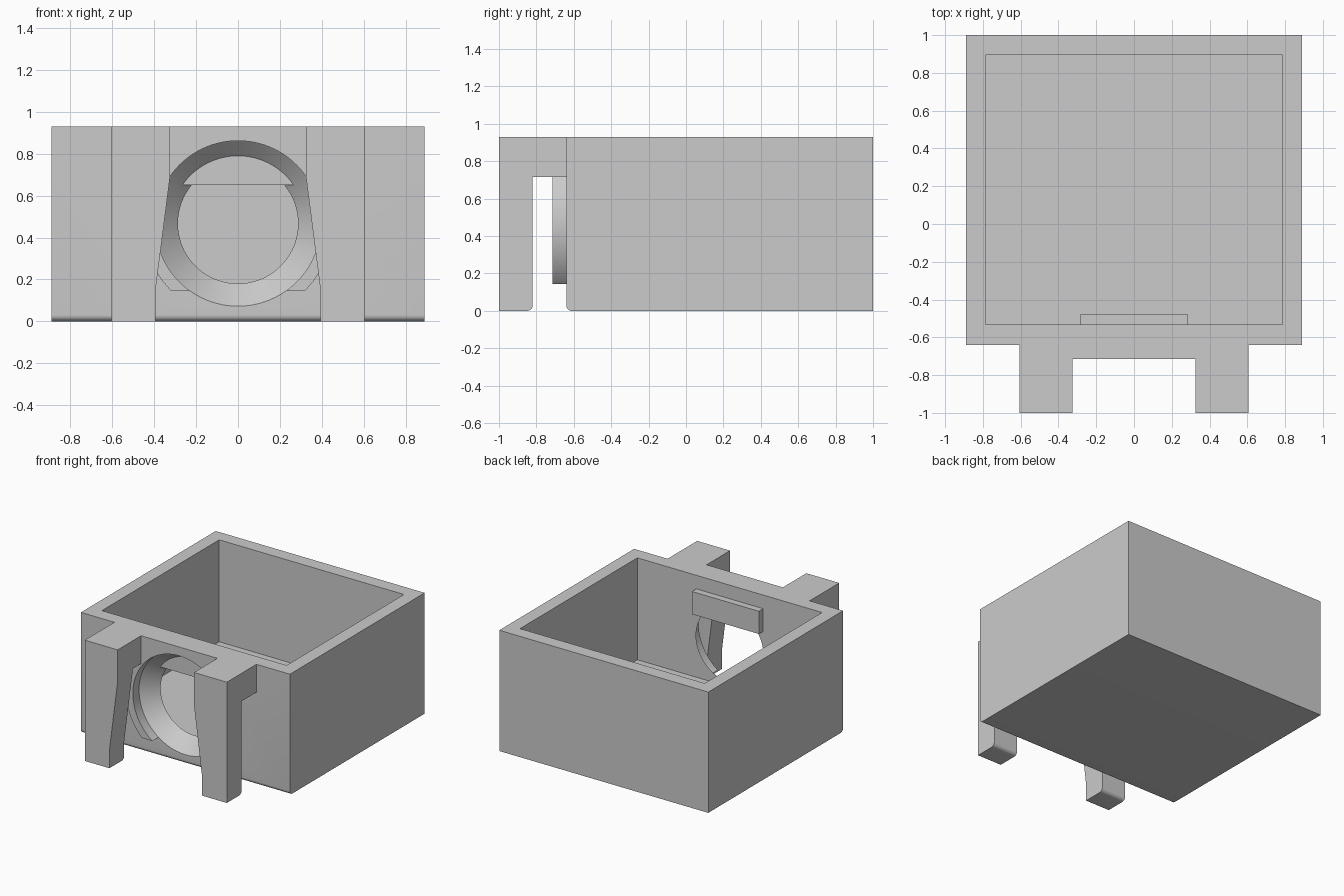
import bpy
import bmesh
from math import cos, sin, pi, radians
from mathutils import Vector

if "Cube" in bpy.data.objects:
    bpy.data.objects.remove(bpy.data.objects["Cube"], do_unlink=True)

grey = bpy.data.materials.new("light_grey")
grey.use_nodes = True
grey.diffuse_color = (0.6, 0.6, 0.6, 1)
grey.node_tree.nodes["Principled BSDF"].inputs["Base Color"].default_value = (0.6, 0.6, 0.6, 1)


def finish(name, bm):
    bmesh.ops.recalc_face_normals(bm, faces=bm.faces)
    mesh = bpy.data.meshes.new(name)
    bm.to_mesh(mesh)
    bm.free()
    mesh.materials.append(grey)
    obj = bpy.data.objects.new(name, mesh)
    bpy.context.collection.objects.link(obj)
    return obj


def prism(name, points, axis, start, end):
    """Extrude a 2D outline along x (outline in y, z) or y (outline in x, z)."""
    def place(p, d):
        return Vector((d, *p)) if axis == "x" else Vector((p[0], d, p[1]))
    bm = bmesh.new()
    face = bm.faces.new([bm.verts.new(place(p, start)) for p in points])
    new = bmesh.ops.extrude_face_region(bm, geom=[face])["geom"]
    shift = place((0, 0), end - start)
    bmesh.ops.translate(bm, vec=shift, verts=[v for v in new if isinstance(v, bmesh.types.BMVert)])
    return finish(name, bm)


def box(name, x, y, z):
    return prism(name, [(y[0], z[0]), (y[1], z[0]), (y[1], z[1]), (y[0], z[1])], "x", *x)


def arc(cx, cz, r, a0, a1, n):
    return [(cx + r * cos(a0 + (a1 - a0) * i / n), cz + r * sin(a0 + (a1 - a0) * i / n))
            for i in range(n + 1)]


def combine(target, tool, operation):
    """Apply a boolean and remove the tool."""
    mod = target.modifiers.new("combine", "BOOLEAN")
    mod.operation, mod.solver, mod.object = operation, "EXACT", tool
    bpy.context.view_layer.objects.active = target
    bpy.ops.object.modifier_apply(modifier=mod.name)
    bpy.data.objects.remove(tool, do_unlink=True)


HEIGHT, WALL, BOSS, HOOK = 0.93, -0.64, -0.715, 0.715
HOLE_Z, ROUND = 0.467, 0.03

# Open box with a rounded lower front edge
outline = arc(WALL + ROUND, ROUND, ROUND, pi, 1.5 * pi, 8) + [(1, 0), (1, HEIGHT), (WALL, HEIGHT)]
body = prism("open_box", outline, "x", -0.89, 0.89)
combine(body, box("cavity", (-0.787, 0.787), (-0.532, 0.895), (0.145, 1.1)), "DIFFERENCE")

# Round boss with a flat bottom, and the bridge above it
boss = prism("boss", arc(0, HOLE_Z, 0.453, 0, 2 * pi * 95 / 96, 95), "y", BOSS, -0.6)
combine(boss, box("boss_limit", (-0.6, 0.6), (-0.8, -0.5), (0.145, 0.8)), "INTERSECT")
combine(body, boss, "UNION")
combine(body, box("bridge", (-0.5, 0.5), (BOSS, -0.6), (HOOK, HEIGHT)), "UNION")

# Hooked legs with tapered inner faces
side = ([(-1, 0)] + arc(-0.82 - ROUND, ROUND, ROUND, -pi / 2, 0, 8)
        + [(-0.82, HOOK), (-0.6, HOOK), (-0.6, HEIGHT), (-1, HEIGHT)])
front = [(0.605, -0.1), (0.605, 1), (0.325, 1), (0.325, 0.685), (0.395, 0.14), (0.395, -0.1)]
for sign in (-1, 1):
    leg = prism("leg", side, "x", sign * 0.2, sign * 0.7)
    taper = prism("taper", [(sign * x, z) for x, z in front], "y", -1.1, -0.5)
    combine(leg, taper, "INTERSECT")
    combine(body, leg, "UNION")

# Round opening: straight bore followed by a cone
bm = bmesh.new()
rings = []
for y, r in [(-0.76, 0.395), (WALL, 0.395), (-0.53, 0.285), (-0.45, 0.285)]:
    rings.append([bm.verts.new((x, y, z)) for x, z in arc(0, HOLE_Z, r, 0, 2 * pi * 95 / 96, 95)])
for a, b in zip(rings, rings[1:]):
    for i in range(len(a)):
        j = (i + 1) % len(a)
        bm.faces.new((a[i], a[j], b[j], b[i]))
bm.faces.new(rings[0])
bm.faces.new(rings[-1])
combine(body, finish("opening", bm), "DIFFERENCE")

# Tab across the top of the opening, inside the box
tab = box("inner_tab", (-0.285, 0.285), (-0.568, -0.48), (0.65, 0.825))

bpy.ops.object.select_all(action="DESELECT")
body.select_set(True)
bpy.context.view_layer.objects.active = body
bpy.ops.object.shade_smooth_by_angle(angle=radians(25))
